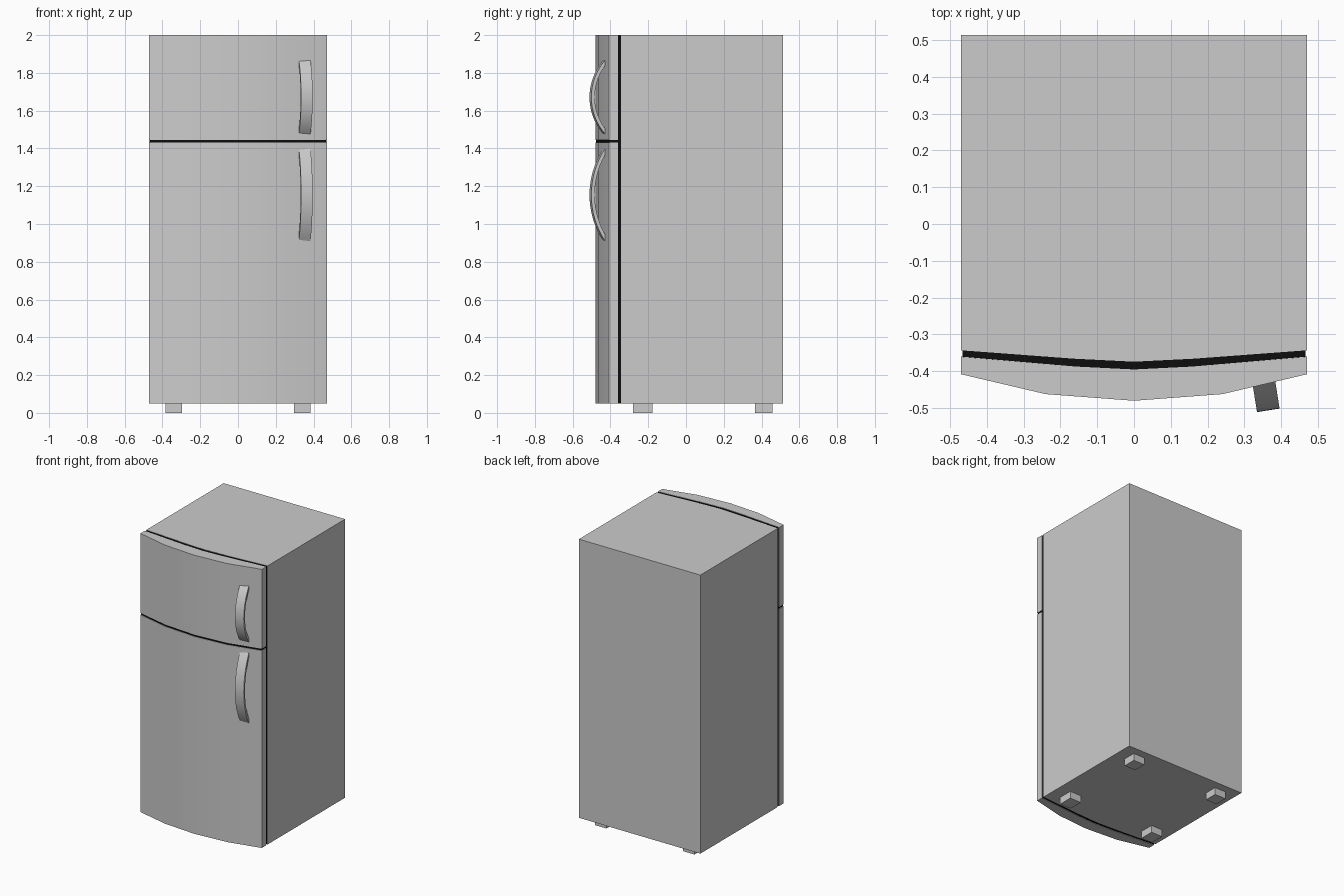
import bpy, bmesh, math

if "Cube" in bpy.data.objects:
    bpy.data.objects.remove(bpy.data.objects["Cube"])

black = bpy.data.materials.new("black_rubber")
black.diffuse_color = (0.004, 0.004, 0.004, 1)
black.use_nodes = True
black.node_tree.nodes["Principled BSDF"].inputs["Base Color"].default_value = black.diffuse_color


def prism(name, outline, z0, z1, mat=None, smooth=True):
    """Extrude an (x, y) outline from z0 up to z1."""
    mesh = bpy.data.meshes.new(name)
    bm = bmesh.new()
    face = bm.faces.new([bm.verts.new((x, y, z0)) for x, y in outline])
    top = bmesh.ops.extrude_face_region(bm, geom=[face])["geom"]
    for v in top:
        if isinstance(v, bmesh.types.BMVert):
            v.co.z = z1
    bmesh.ops.recalc_face_normals(bm, faces=bm.faces)
    bm.to_mesh(mesh)
    bm.free()
    return finish(name, mesh, mat, smooth)


def finish(name, mesh, mat=None, smooth=True):
    ob = bpy.data.objects.new(name, mesh)
    bpy.context.collection.objects.link(ob)
    if mat:
        mesh.materials.append(mat)
    if smooth:
        bpy.ops.object.select_all(action='DESELECT')
        ob.select_set(True)
        bpy.context.view_layer.objects.active = ob
        bpy.ops.object.shade_smooth_by_angle(angle=math.radians(30))
    return ob


def bow(half):
    """Mirror the right half of a bowed line; runs from -x to +x."""
    return [(-x, y) for x, y in reversed(half) if x > 0] + half


W = 0.47
body_front = bow([(0, -0.374), (0.16, -0.366), (W, -0.343)])
door_back = bow([(0, -0.395), (0.16, -0.387), (W, -0.36)])
door_front = bow([(0, -0.48), (0.24, -0.462), (W, -0.408)])


def inset(line, dx=0.004, dy=0.0):
    return [(math.copysign(min(abs(x), W - dx), x), y + dy) for x, y in line]


# Cabinet with a slightly bowed front
prism("cabinet", body_front + [(W, 0.513), (-W, 0.513)], 0.05, 2.0, smooth=False)

# Black seal between cabinet and doors
prism("door_seal", inset(door_back) + inset(body_front)[::-1], 0.053, 1.998, black)

# Two bowed doors with a black strip in the gap
door = door_front + door_back[::-1]
prism("fridge_door", door, 0.05, 1.431)
prism("freezer_door", door, 1.444, 2.0)
prism("door_gap_strip", inset(door_front, dy=0.003) + inset(door_back)[::-1],
      1.431, 1.444, black)


# Arched strap handles, turned to follow the door curve
def handle(name, z0, z1, depth=0.075, thick=0.018, width=0.062, n=16):
    half = (z1 - z0) / 2
    r = (half * half + depth * depth) / (2 * depth)
    a = math.asin(half / r)

    def arc(rad):
        return [(r - depth - rad * math.cos(t), rad * math.sin(t))
                for t in (-a + 2 * a * i / n for i in range(n + 1))]

    section = arc(r) + arc(r - thick)[::-1]
    ob = prism(name, section, -width / 2, width / 2)
    # outline is (depth, height) and extrusion is width: remap to y, z, x
    for v in ob.data.vertices:
        d, h, w = v.co
        v.co = (w, d, h)
    ob.location = (0.353, -0.432, (z0 + z1) / 2)
    ob.rotation_euler.z = math.radians(9)


handle("freezer_handle", 1.475, 1.868)
handle("fridge_handle", 0.907, 1.402)

# Four square feet
for side, x in (("left", -0.341), ("right", 0.341)):
    for end, y0, y1 in (("front", -0.28, -0.178), ("back", 0.365, 0.457)):
        prism(f"{end}_{side}_foot",
              [(x - 0.044, y0), (x + 0.044, y0), (x + 0.044, y1), (x - 0.044, y1)],
              0.0, 0.05, smooth=False)
